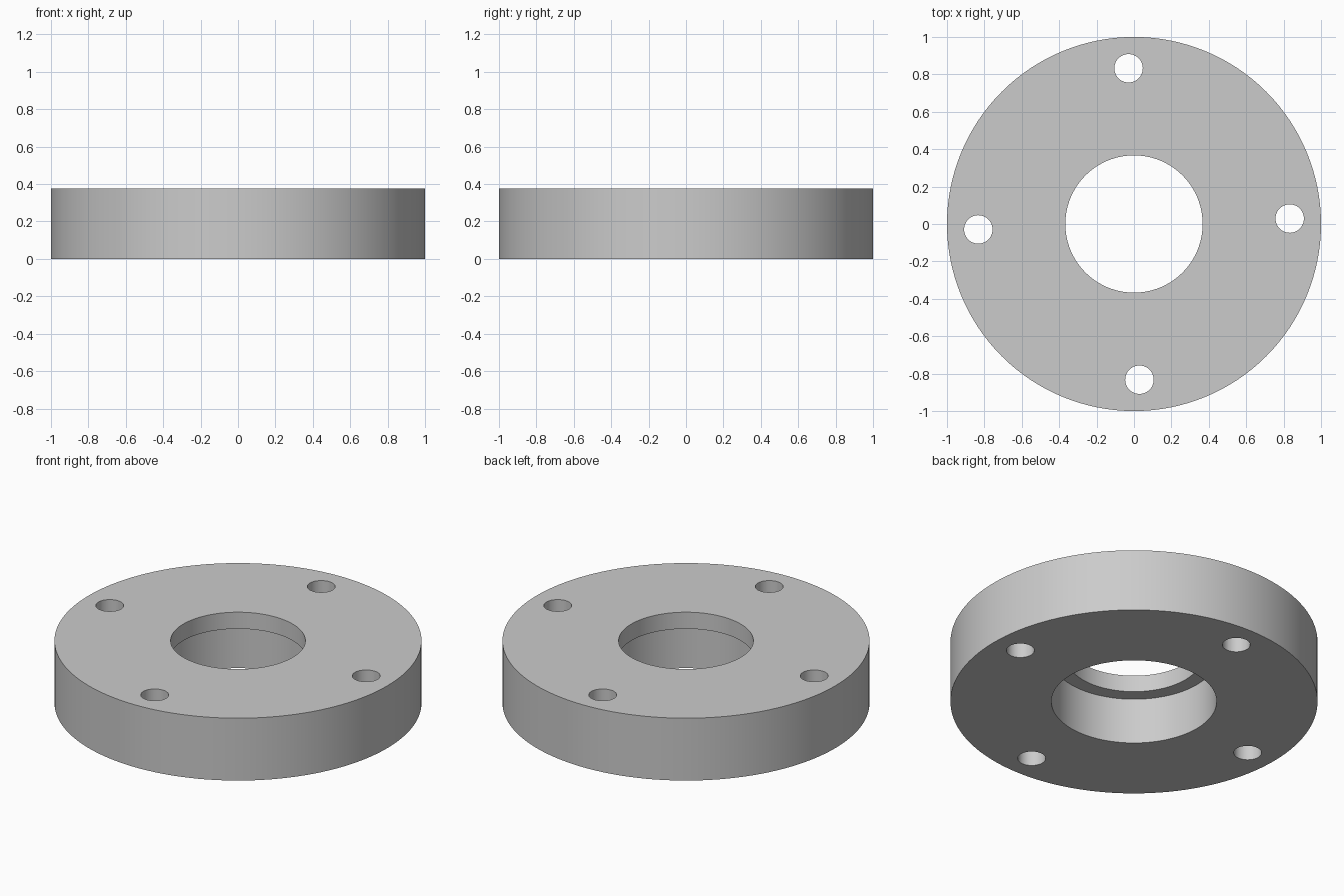
import bpy, bmesh, math
from mathutils import Matrix

if "Cube" in bpy.data.objects:
    bpy.data.objects.remove(bpy.data.objects["Cube"], do_unlink=True)

HEIGHT = 0.375
SEGMENTS = 128


def make_object(name, bm):
    bmesh.ops.recalc_face_normals(bm, faces=bm.faces)
    mesh = bpy.data.meshes.new(name)
    bm.to_mesh(mesh)
    bm.free()
    obj = bpy.data.objects.new(name, mesh)
    bpy.context.collection.objects.link(obj)
    return obj


# Plain grey metal
steel = bpy.data.materials.new("grey_steel")
steel.use_nodes = True
colour = (0.6, 0.6, 0.6, 1)
steel.diffuse_color = colour
steel.node_tree.nodes["Principled BSDF"].inputs["Base Color"].default_value = colour

# Flange ring: lathed section with a wider counterbore below the top lip
LEDGE = 0.275
profile = [(0.45, 0), (1, 0), (1, HEIGHT), (0.367, HEIGHT), (0.367, LEDGE), (0.45, LEDGE)]
bm = bmesh.new()
verts = [bm.verts.new((r, 0, z)) for r, z in profile]
edges = [bm.edges.new((a, b)) for a, b in zip(verts, verts[1:] + verts[:1])]
bmesh.ops.spin(bm, geom=verts + edges, cent=(0, 0, 0), axis=(0, 0, 1),
               angle=math.tau, steps=SEGMENTS, use_merge=True)
bmesh.ops.remove_doubles(bm, verts=bm.verts, dist=1e-5)
flange = make_object("flange_ring", bm)
flange.data.materials.append(steel)

# Four bolt holes, turned slightly off the axes
bm = bmesh.new()
for i in range(4):
    place = Matrix.Rotation(math.radians(2 + 90 * i), 4, "Z") @ Matrix.Translation((0.833, 0, HEIGHT / 2))
    bmesh.ops.create_cone(bm, cap_ends=True, segments=48, radius1=0.076, radius2=0.076,
                          depth=HEIGHT + 0.2, matrix=place)
cutter = make_object("bolt_hole_cutter", bm)
cutter.data.materials.append(steel)
cutter.hide_render = True

cut = flange.modifiers.new("bolt_holes", "BOOLEAN")
cut.operation = "DIFFERENCE"
cut.solver = "EXACT"
cut.object = cutter

# Apply the cut, then smooth the round walls and keep the rims sharp
bpy.ops.object.select_all(action="DESELECT")
flange.select_set(True)
bpy.context.view_layer.objects.active = flange
bpy.ops.object.modifier_apply(modifier=cut.name)
bpy.data.objects.remove(cutter, do_unlink=True)
bpy.ops.object.shade_smooth_by_angle(angle=math.radians(30))
